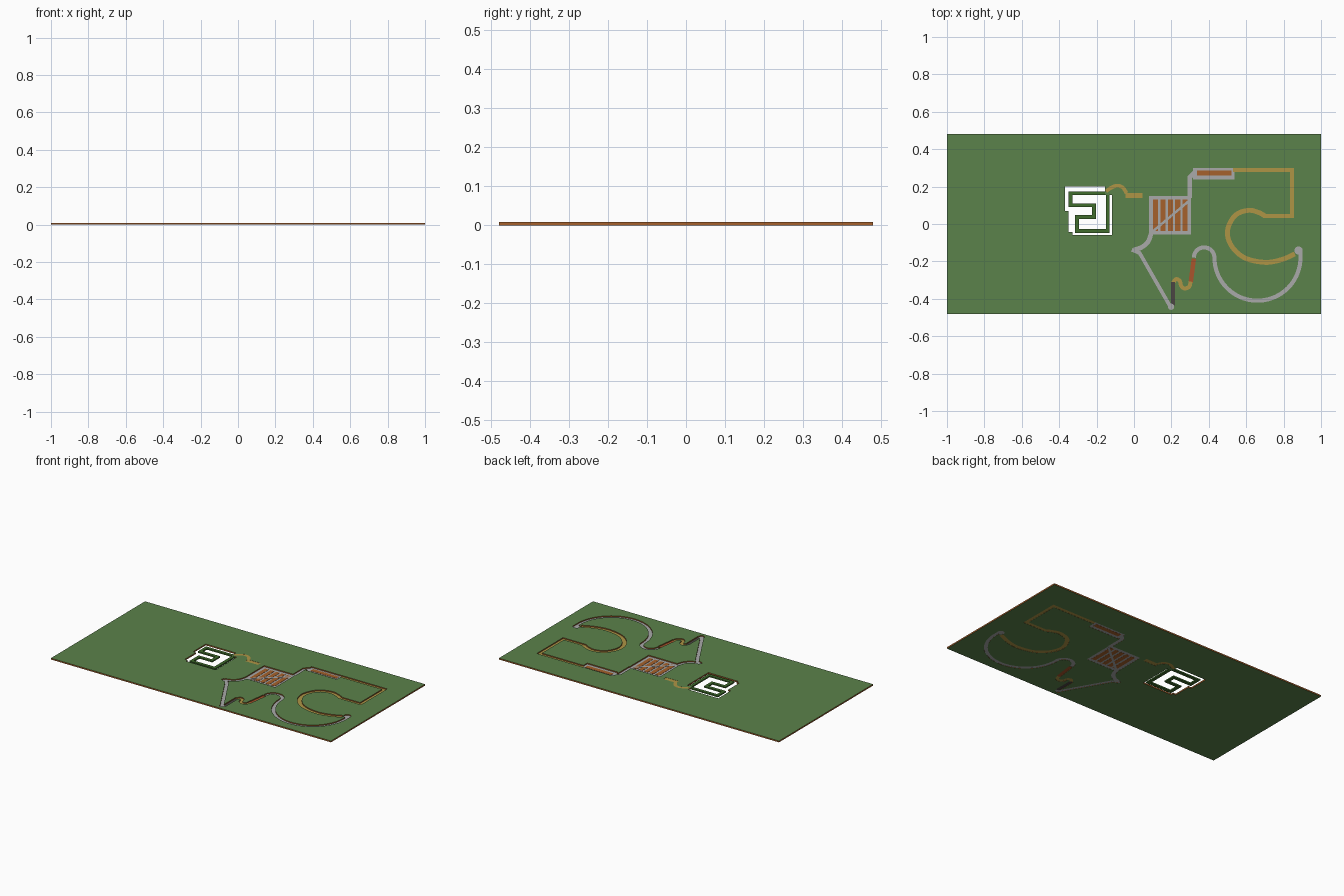
import bpy, bmesh, math
from mathutils import Vector

if "Cube" in bpy.data.objects:
    bpy.data.objects.remove(bpy.data.objects["Cube"])

H = 0.009   # board thickness

def mat(name, c):
    m = bpy.data.materials.new(name)
    m.diffuse_color = (*c, 1)
    m.use_nodes = True
    m.node_tree.nodes["Principled BSDF"].inputs["Base Color"].default_value = m.diffuse_color
    return m

GREEN = mat("grass green", (0.105, 0.225, 0.07))
DEEP = mat("deep green", (0.05, 0.15, 0.025))
BROWN = mat("earth brown", (0.38, 0.12, 0.025))
GREY = mat("stone grey", (0.40, 0.40, 0.40))
TAN = mat("sand tan", (0.43, 0.30, 0.06))
DARK = mat("dark grey", (0.07, 0.06, 0.055))
RUST = mat("rust orange", (0.40, 0.09, 0.025))


def prism(name, pts, z0, z1, m, quads=None):
    """Closed prism; quads lists faces for strips, otherwise one n-gon."""
    n = len(pts)
    cells = [[i % n for i in q] for q in (quads or [range(n)])]
    area = sum(pts[a][0] * pts[b][1] - pts[b][0] * pts[a][1]
               for q in cells for a, b in zip(q, q[1:] + q[:1]))
    if area < 0:
        cells = [q[::-1] for q in cells]
    edges = {(a, b) for q in cells for a, b in zip(q, q[1:] + q[:1])}
    faces = [[i + n for i in q] for q in cells] + [q[::-1] for q in cells]
    faces += [(a, b, b + n, a + n) for a, b in edges if (b, a) not in edges]
    me = bpy.data.meshes.new(name)
    me.from_pydata([(x, y, z) for z in (z0, z1) for x, y in pts], [], faces)
    me.update()
    ob = bpy.data.objects.new(name, me)
    bpy.context.collection.objects.link(ob)
    if m:
        me.materials.append(m)
    return ob


def spline(pts, n=6):
    """Catmull-Rom smoothing of a path."""
    p = [Vector(q) for q in pts]
    p = [2 * p[0] - p[1]] + p + [2 * p[-1] - p[-2]]
    out = []
    for a, b, c, d in zip(p, p[1:], p[2:], p[3:]):
        for k in range(n):
            t = k / n
            out.append(0.5 * (2 * b + (c - a) * t + (2 * a - 5 * b + 4 * c - d) * t * t
                              + (3 * b - a - 3 * c + d) * t ** 3))
    return out + [p[-2]]


def arc(cx, cy, r, a0, a1, n=24):
    return [(cx + r * math.cos(math.radians(a0 + (a1 - a0) * i / n)),
             cy + r * math.sin(math.radians(a0 + (a1 - a0) * i / n))) for i in range(n + 1)]


def ribbon(path, w, closed=False):
    """Mitred strip along a path -> points and quads."""
    p = [Vector(q) for q in path]
    n = len(p)
    left, right = [], []
    for i in range(n):
        a = p[i - 1] if (i or closed) else None
        b = p[(i + 1) % n] if (i < n - 1 or closed) else None
        d0 = (p[i] - a).normalized() if a is not None else None
        d1 = (b - p[i]).normalized() if b is not None else d0
        d0 = d0 or d1
        t = (d0 + d1).normalized()
        off = Vector((-t.y, t.x)) * (w / 2 / max(0.5, t.dot(d1)))
        left.append(p[i] + off)
        right.append(p[i] - off)
    quads = [(i, (i + 1) % n, n + (i + 1) % n, n + i) for i in range(n if closed else n - 1)]
    return left + right, quads


def rect(x0, x1, y0, y1):
    return [(x0, y0), (x1, y0), (x1, y1), (x0, y1)]


cutters = []

def lane(name, m, pts, quads=None, top=0.002):
    """A recessed lane: floor plate plus matching cutter."""
    k = len(cutters)
    prism(name, pts, 0.0006 + k * 0.00005, top + k * 0.00005, m, quads)
    cutters.append(prism(name + "_cutter", pts, -0.02 - k * 0.0003, 0.03 + k * 0.0003, None, quads))


# Sand and stone lanes
lane("top_sand_path", TAN, *ribbon(spline([(-.15, .175), (-.12, .195), (-.09, .205), (-.06, .195),
     (-.04, .165)]), .02), top=H - .0005)
lane("sand_step", TAN, rect(-.045, .045, .138, .166), top=H - .001)
lane("square_floor", GREY, rect(.081, .306, -.057, .151))
lane("upper_link", GREY, *ribbon([(.298, .14), (.298, .25), (.335, .287)], .023))
lane("bridge_floor", GREY, rect(.316, .538, .239, .299))
lane("sand_corner_path", TAN, *ribbon([(.53, .289), (.845, .289), (.845, .043), (.69, .043)], .022))
lane("sand_loop", TAN, *ribbon(spline([(.70, .043), (.665, .062), (.61, .073), (.54, .045), (.50, -.035),
     (.52, -.115), (.59, -.18), (.70, -.205), (.79, -.19), (.86, -.16)]), .026))
lane("stone_knob", GREY, arc(.88, -.142, .022, 0, 345, 23))
lane("big_stone_arc", GREY, *ribbon([(.89, -.14)] + arc(.66, -.18, .23, 0, -180, 36)
     + arc(.375, -.18, .055, 0, 180, 18)[1:], .022))
lane("rust_ramp", RUST, *ribbon([(.32, -.185), (.303, -.315)], .024))
lane("sand_wave", TAN, *ribbon(spline([(.303, -.308), (.295, -.335), (.27, -.345), (.252, -.33),
     (.245, -.305), (.225, -.295), (.208, -.315)]), .021))
lane("dark_ramp", DARK, *ribbon([(.208, -.31), (.208, -.437)], .023))
lane("lower_knob", GREY, arc(.198, -.442, .017, 0, 345, 23))
lane("long_diagonal", GREY, *ribbon([(.193, -.44), (.03, -.155), (-.012, -.138)], .02))
lane("lower_link", GREY, *ribbon(spline([(0, -.138), (.04, -.125), (.075, -.095), (.092, -.05)]), .025))

# Open pit around the maze
pit = [(-.37, .2), (-.155, .2), (-.155, .155), (-.118, .155), (-.118, -.06), (-.33, -.06),
       (-.33, -.044), (-.349, -.044), (-.349, .07), (-.37, .07)]
cutters.append(prism("pit_cutter", pit, -.05, .06, None))

# Maze outline standing in the pit
maze = [(-.34, .165), (-.14, .165), (-.14, -.037), (-.305, -.037), (-.305, .038),
        (-.214, .038), (-.214, .1), (-.34, .1)]
pts, quads = ribbon(maze, .02, True)
prism("maze_outline", pts, 0, H - .0005, DEEP, quads)

# Slats on the square and inset strip on the bridge
for i in range(5):
    x = .102 + i * .0395
    prism(f"square_slat_{i + 1}", rect(x, x + .027, -.037, .131), .0002, .0035, BROWN)
pts, quads = ribbon([(.1, -.04), (.29, .12)], .013)
prism("square_diagonal_bar", pts, .0001, .0042, GREY, quads)
prism("bridge_strip", rect(.337, .522, .258, .286), .0002, .0035, BROWN)

# Board with every lane cut out, one cut at a time; a cut that fails is undone
board = prism("board", rect(-1, 1, -.48, .48), 0, H, GREEN)
for c in cutters:
    md = board.modifiers.new("cut", 'BOOLEAN')
    md.operation, md.solver, md.object = 'DIFFERENCE', 'EXACT', c
    md.use_self = True
    bpy.context.view_layer.update()
    me = bpy.data.meshes.new_from_object(board.evaluated_get(bpy.context.evaluated_depsgraph_get()))
    board.modifiers.clear()
    area = sum(f.area for f in me.polygons)
    if 3.0 < area < 4.0:
        board.data = me
    else:
        print("cut failed", c.name, area)
me = board.data
me.name = "board"
me.materials.clear()
me.materials.append(GREEN)
me.materials.append(BROWN)
for f in me.polygons:   # green top and bottom, earth-brown sides
    f.material_index = 0 if abs(f.normal.z) > .5 else 1
for c in cutters:
    bpy.data.objects.remove(c)
